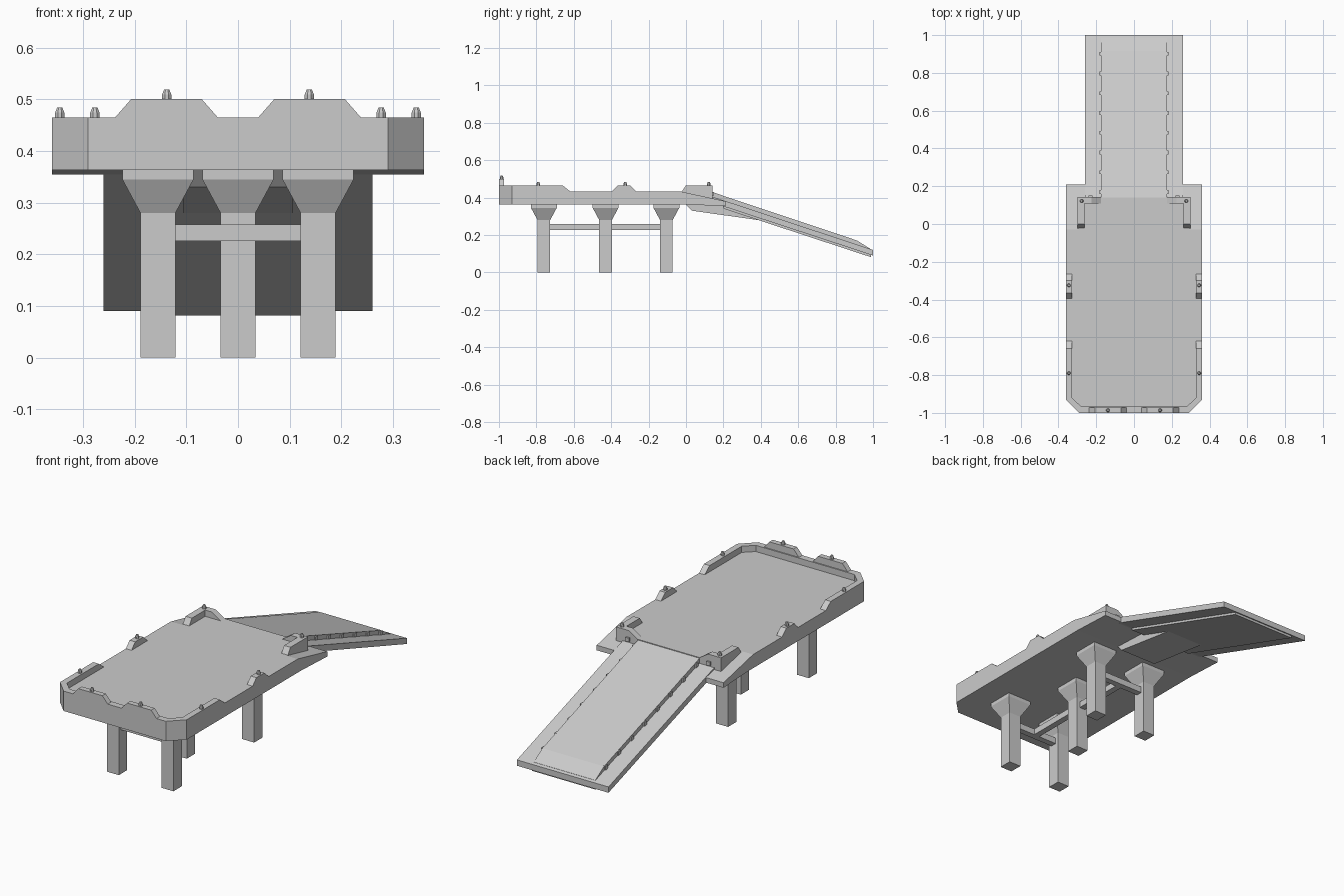
import bpy, bmesh, math
from mathutils import Vector

if "Cube" in bpy.data.objects:
    bpy.data.objects.remove(bpy.data.objects["Cube"])

def finish(name, bm):
    bmesh.ops.recalc_face_normals(bm, faces=bm.faces)
    me = bpy.data.meshes.new(name)
    bm.to_mesh(me)
    bm.free()
    ob = bpy.data.objects.new(name, me)
    bpy.context.collection.objects.link(ob)
    return ob

def prism(name, pts, axis, a, b):
    """Extrude a 2D profile along an axis: x takes (y,z), y takes (x,z), z takes (x,y)."""
    place = {'x': lambda p, t: (t, p[0], p[1]),
             'y': lambda p, t: (p[0], t, p[1]),
             'z': lambda p, t: (p[0], p[1], t)}[axis]
    bm = bmesh.new()
    lo = [bm.verts.new(place(p, a)) for p in pts]
    hi = [bm.verts.new(place(p, b)) for p in pts]
    bm.faces.new(lo)
    bm.faces.new(hi)
    for i in range(len(pts)):
        j = (i + 1) % len(pts)
        bm.faces.new((lo[i], lo[j], hi[j], hi[i]))
    return finish(name, bm)

def box(name, x0, x1, y0, y1, z0, z1):
    return prism(name, [(x0, y0), (x1, y0), (x1, y1), (x0, y1)], 'z', z0, z1)

def stack(name, cx, cy, rings, n=4):
    """Stacked regular n-sided rings given as (half width, z)."""
    bm = bmesh.new()
    k = 1 / math.cos(math.pi / n)
    loops = []
    for r, z in rings:
        loops.append([bm.verts.new((cx + r * k * math.cos(math.tau * (i + .5) / n),
                                    cy + r * k * math.sin(math.tau * (i + .5) / n), z))
                      for i in range(n)])
    bm.faces.new(loops[0])
    bm.faces.new(loops[-1])
    for l0, l1 in zip(loops, loops[1:]):
        for i in range(n):
            j = (i + 1) % n
            bm.faces.new((l0[i], l0[j], l1[j], l1[i]))
    return finish(name, bm)

def lamp(x, y, z):
    stack("lamp", x, y, [(.009, z - .005), (.009, z + .009), (.005, z + .019)], 8)

BOT, DECK, RIM = .363, .433, .465

# main deck with chamfered front corners
prism("deck", [(-.29, -1), (.29, -1), (.36, -.93), (.36, -.03), (.295, -.03), (.295, .14),
               (-.295, .14), (-.295, -.03), (-.36, -.03), (-.36, -.93)], 'z', BOT, DECK)

# sloping apron around the rear of the deck
prism("rear_apron", [(-.03, DECK), (.21, .38), (.21, .354), (0, BOT), (-.03, BOT)], 'x', -.36, .36)

# front rim, wrapping both corners
prism("front_rim", [(-.36, -.66), (-.36, -.93), (-.29, -1), (.29, -1), (.36, -.93), (.36, -.66),
                    (.328, -.66), (.328, -.92), (.28, -.966), (-.28, -.966), (-.328, -.92),
                    (-.328, -.66)], 'z', DECK - .01, RIM)

# support columns with flared capitals
for x, y in [(-.155, -.76), (.155, -.76), (0, -.43), (-.155, -.105), (.155, -.105)]:
    stack("column", x, y, [(.034, 0), (.034, .28), (.069, .345), (.069, BOT + .005)])

# tie beams in an H layout
for y in (-.76, -.105):
    box("cross_beam", -.13, .13, y - .016, y + .016, .226, .258)
box("long_beam", -.016, .016, -.75, -.11, .226, .258)

# ramp: wide base slab, raised roadway, lower keel and underside wedge
prism("ramp_base", [(.14, .405), (1, .12), (1, .09), (.2, .353), (.14, .365)], 'x', -.26, .26)
prism("ramp_roadway", [(.135, .431), (.915, .17), (.985, .126), (.985, .11), (.135, .38)],
      'x', -.175, .175)
prism("ramp_keel", [(.2, .36), (.99, .1), (.99, .081), (.2, .341)], 'x', -.18, .18)
prism("ramp_wedge", [(0, BOT), (.03, .33), (.39, .279), (.42, .3), (.2, .37)], 'x', -.105, .105)

for s in (-1, 1):
    # tapered ends of the front side rims
    prism("rim_end", [(-.665, RIM), (-.66, RIM), (-.62, DECK), (-.62, DECK - .01), (-.665, DECK - .01)],
          'x', s * .328, s * .36)
    # raised blocks along the sides
    prism("side_block", [(-.40, DECK - .005), (-.365, RIM), (-.30, RIM), (-.26, DECK - .005)],
          'x', s * .328, s * .36)
    # raised panels on the front rim
    prism("front_panel", [(s * .242, RIM - .005), (s * .207, .50), (s * .07, .50), (s * .035, RIM - .005)],
          'y', -1, -.972)
    # rear corner walls, one arm along each direction
    prism("corner_wall_side", [(-.035, DECK - .02), (0, RIM), (.14, RIM), (.14, .385), (.0, .42)],
          'x', s * .262, s * .298)
    prism("corner_wall_back", [(s * .298, .38), (s * .298, RIM), (s * .225, RIM), (s * .175, DECK),
                               (s * .175, .38)], 'y', .108, .142)
    # marker lamps
    lamp(s * .138, -.986, .50)
    for x, y in [(.345, -.79), (.345, -.325), (.277, .122)]:
        lamp(s * x, y, RIM)
    box("wall_lamp", s * .22, s * .24, .138, .15, .41, .43)
    # studs along the roadway edges
    for i in range(8):
        y = .17 + i * .1045
        z = .431 - .3346 * (y - .135) - .013
        box("ramp_stud", s * .17, s * .182, y - .01, y + .01, z - .01, z + .01)
